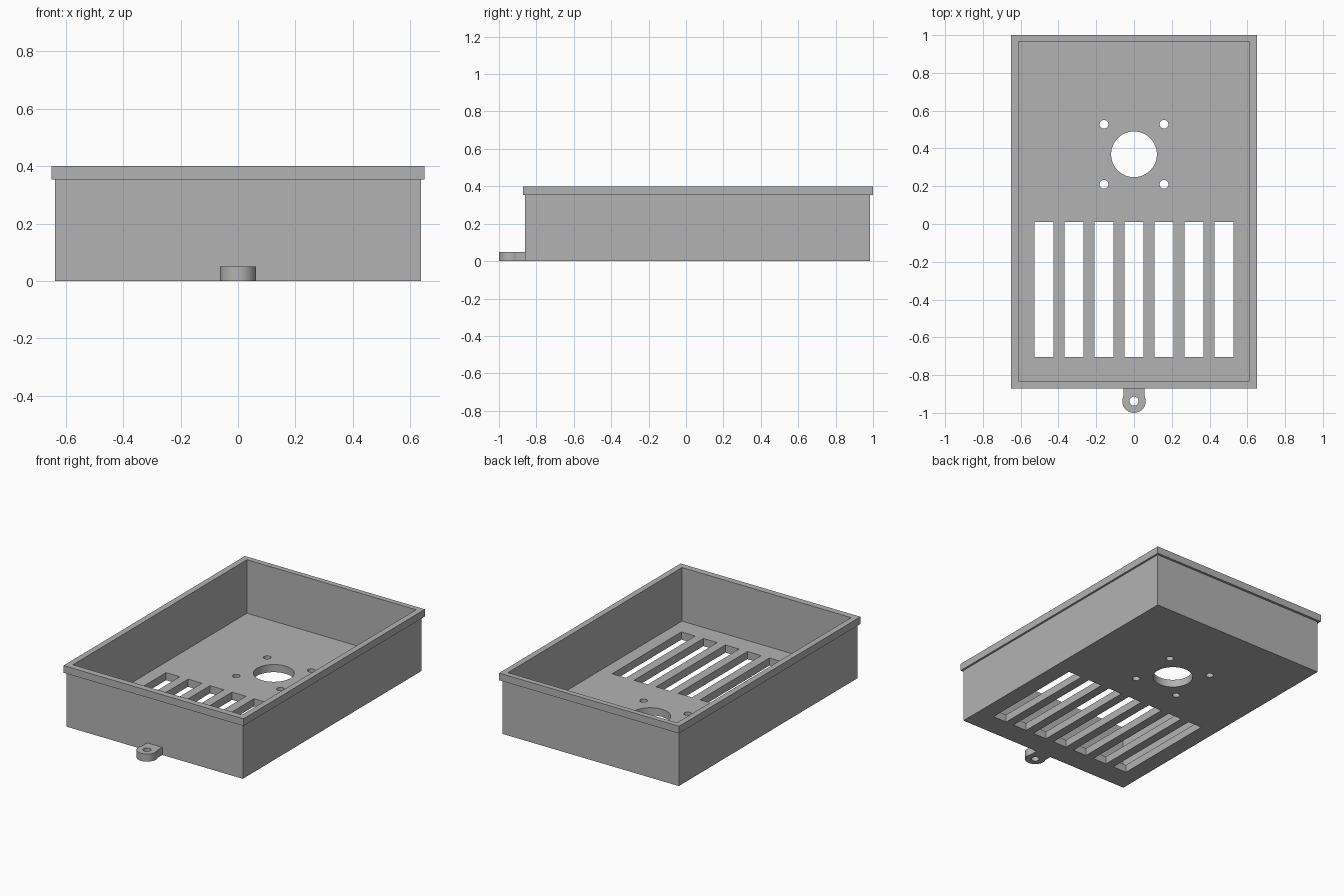
import bpy

old = bpy.data.objects.get("Cube")
if old:
    bpy.data.objects.remove(old, do_unlink=True)

grey = bpy.data.materials.new("plain_grey")
grey.use_nodes = True
colour = (0.45, 0.45, 0.45, 1)
grey.diffuse_color = colour
grey.node_tree.nodes["Principled BSDF"].inputs["Base Color"].default_value = colour


def box(name, x0, x1, y0, y1, z0, z1):
    bpy.ops.mesh.primitive_cube_add(
        size=1, location=((x0 + x1) / 2, (y0 + y1) / 2, (z0 + z1) / 2))
    ob = bpy.context.object
    ob.name = name
    ob.scale = (x1 - x0, y1 - y0, z1 - z0)
    bpy.ops.object.transform_apply(location=True, rotation=False, scale=True)
    ob.data.materials.append(grey)
    return ob


def disc(name, x, y, radius, z0, z1, sides=48):
    bpy.ops.mesh.primitive_cylinder_add(
        vertices=sides, radius=radius, depth=z1 - z0, location=(x, y, (z0 + z1) / 2))
    ob = bpy.context.object
    ob.name = name
    bpy.ops.object.transform_apply(location=True, rotation=False, scale=True)
    ob.data.materials.append(grey)
    return ob


def combine(target, tool, operation):
    mod = target.modifiers.new(operation.lower(), 'BOOLEAN')
    mod.operation = operation
    mod.solver = 'EXACT'
    mod.object = tool
    bpy.context.view_layer.objects.active = target
    bpy.ops.object.modifier_apply(modifier=mod.name)
    bpy.data.objects.remove(tool, do_unlink=True)


FLOOR = 0.05
RIM_Z, TOP = 0.353, 0.4

# Outer body with the overhanging rim
tray = box("vented_tray", -0.637, 0.637, -0.86, 0.984, 0, TOP)
combine(tray, box("rim", -0.65, 0.65, -0.872, 1.0, RIM_Z, TOP), 'UNION')

# Mounting tab: neck and rounded end
TAB_Y = -0.938
combine(tray, box("tab_neck", -0.055, 0.055, TAB_Y, -0.85, 0, FLOOR), 'UNION')
combine(tray, disc("tab_end", 0, TAB_Y, 0.062, 0, FLOOR), 'UNION')

# Open interior
combine(tray, box("cavity", -0.611, 0.611, -0.831, 0.965, FLOOR, TOP + 0.1), 'DIFFERENCE')

# Row of vent slots
for i in range(-3, 4):
    x = i * 0.159
    combine(tray, box("slot", x - 0.05, x + 0.05, -0.705, 0.01, -0.1, 0.2), 'DIFFERENCE')

# Large opening, its four screw holes, and the tab hole
FAN_Y = 0.369
combine(tray, disc("fan_hole", 0, FAN_Y, 0.121, -0.1, 0.2, 64), 'DIFFERENCE')
for sx in (-1, 1):
    for sy in (-1, 1):
        combine(tray, disc("screw_hole", sx * 0.159, FAN_Y + sy * 0.159, 0.023,
                           -0.1, 0.2, 32), 'DIFFERENCE')
combine(tray, disc("tab_hole", 0, TAB_Y, 0.024, -0.1, 0.2, 32), 'DIFFERENCE')

# Smooth round walls, sharp box edges
bpy.ops.object.select_all(action='DESELECT')
tray.select_set(True)
bpy.context.view_layer.objects.active = tray
bpy.ops.object.shade_smooth_by_angle()
